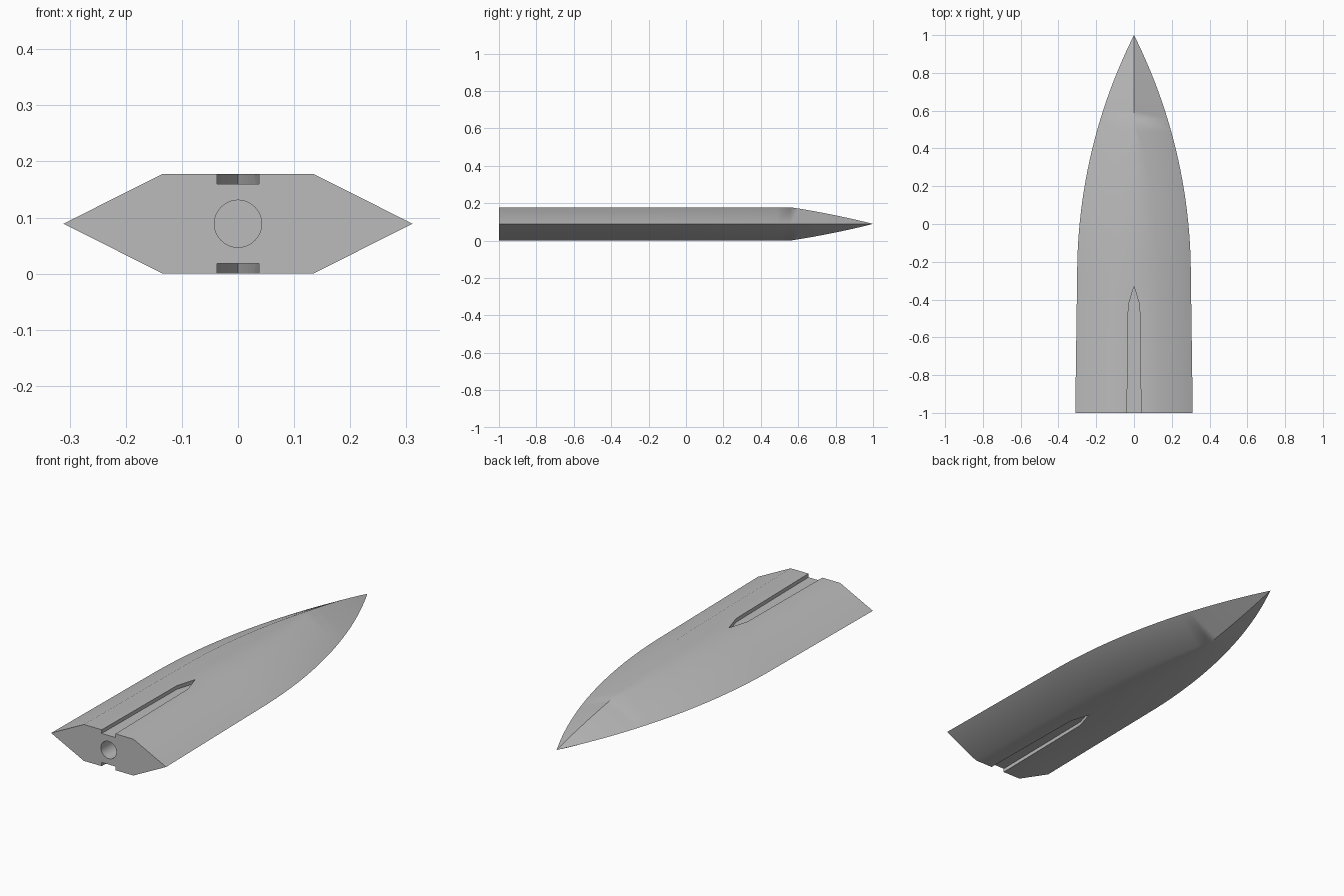
import bpy, bmesh, math

cube = bpy.data.objects.get("Cube")
if cube:
    bpy.data.objects.remove(cube, do_unlink=True)

MID = 0.089          # half thickness, also height of the cutting edge
BEVEL = 0.177        # width of the ground bevel
SHOULDER = -0.27     # where the straight sides start to curve
LENGTH = 1 - SHOULDER
WIDE = 0.301         # half width at the shoulder
RADIUS = (LENGTH ** 2 + WIDE ** 2) / (2 * WIDE)

steel = bpy.data.materials.new("grey_steel")
steel.use_nodes = True
steel.diffuse_color = (0.5, 0.5, 0.5, 1)
steel.node_tree.nodes["Principled BSDF"].inputs["Base Color"].default_value = (0.5, 0.5, 0.5, 1)


def half_width(y):
    if y < SHOULDER:
        return WIDE + 0.01 * (SHOULDER - y) / (1 + SHOULDER)
    return max(0, math.sqrt(RADIUS ** 2 - (y - SHOULDER) ** 2) - RADIUS + WIDE)


def finish(name, bm):
    bmesh.ops.remove_doubles(bm, verts=bm.verts, dist=1e-5)
    bmesh.ops.recalc_face_normals(bm, faces=bm.faces)
    mesh = bpy.data.meshes.new(name)
    bm.to_mesh(mesh)
    bm.free()
    mesh.materials.append(steel)
    ob = bpy.data.objects.new(name, mesh)
    bpy.context.collection.objects.link(ob)
    return ob


def prism(name, outline, z0, z1):
    bm = bmesh.new()
    face = bm.faces.new([bm.verts.new((x, y, z0)) for x, y in outline])
    new = bmesh.ops.extrude_face_region(bm, geom=[face])["geom"]
    up = [g for g in new if isinstance(g, bmesh.types.BMVert)]
    bmesh.ops.translate(bm, verts=up, vec=(0, 0, z1 - z0))
    return finish(name, bm)


# Blade: bevelled hexagonal sections, closing to a ridge and a point
ridge_y = SHOULDER + math.sqrt(RADIUS ** 2 - (RADIUS - WIDE + BEVEL) ** 2)
stations = [-1, -0.75, -0.5]
stations += [SHOULDER + (ridge_y - SHOULDER) * i / 12 for i in range(13)]
stations += [ridge_y + (1 - ridge_y) * i / 10 for i in range(1, 11)]
bm = bmesh.new()
rings = []
for y in stations:
    w = half_width(y)
    flat = max(0, w - BEVEL)
    h = MID * min(1, w / BEVEL)
    section = [(w, 0), (flat, h), (-flat, h), (-w, 0), (-flat, -h), (flat, -h)]
    rings.append([bm.verts.new((x, y, MID + z)) for x, z in section])
for a, b in zip(rings, rings[1:]):
    for i in range(6):
        j = (i + 1) % 6
        bm.faces.new((a[i], a[j], b[j], b[i]))
bm.faces.new(rings[0])
blade = finish("blade", bm)

# Cutters: pointed slot on both faces and a round socket in the butt end
slot = [(-0.038, -1.05), (0.038, -1.05), (0.03, -0.43), (0, -0.33), (-0.03, -0.43)]
cutters = [prism("top_slot_cutter", slot, 2 * MID - 0.018, 0.3),
           prism("bottom_slot_cutter", slot, -0.1, 0.018)]
bpy.ops.mesh.primitive_cylinder_add(vertices=48, radius=0.042, depth=0.8,
                                    location=(0, -1, MID), rotation=(math.pi / 2, 0, 0))
socket = bpy.context.object
socket.name = "socket_cutter"
socket.data.materials.append(steel)
cutters.append(socket)

bpy.ops.object.select_all(action="DESELECT")
bpy.context.view_layer.objects.active = blade
blade.select_set(True)
for cutter in cutters:
    cutter.hide_render = True
    mod = blade.modifiers.new(cutter.name, "BOOLEAN")
    mod.operation = "DIFFERENCE"
    mod.solver = "EXACT"
    mod.object = cutter
    bpy.ops.object.modifier_apply(modifier=mod.name)
for cutter in cutters:
    bpy.data.objects.remove(cutter, do_unlink=True)
bpy.ops.object.shade_smooth_by_angle(angle=math.radians(30))
